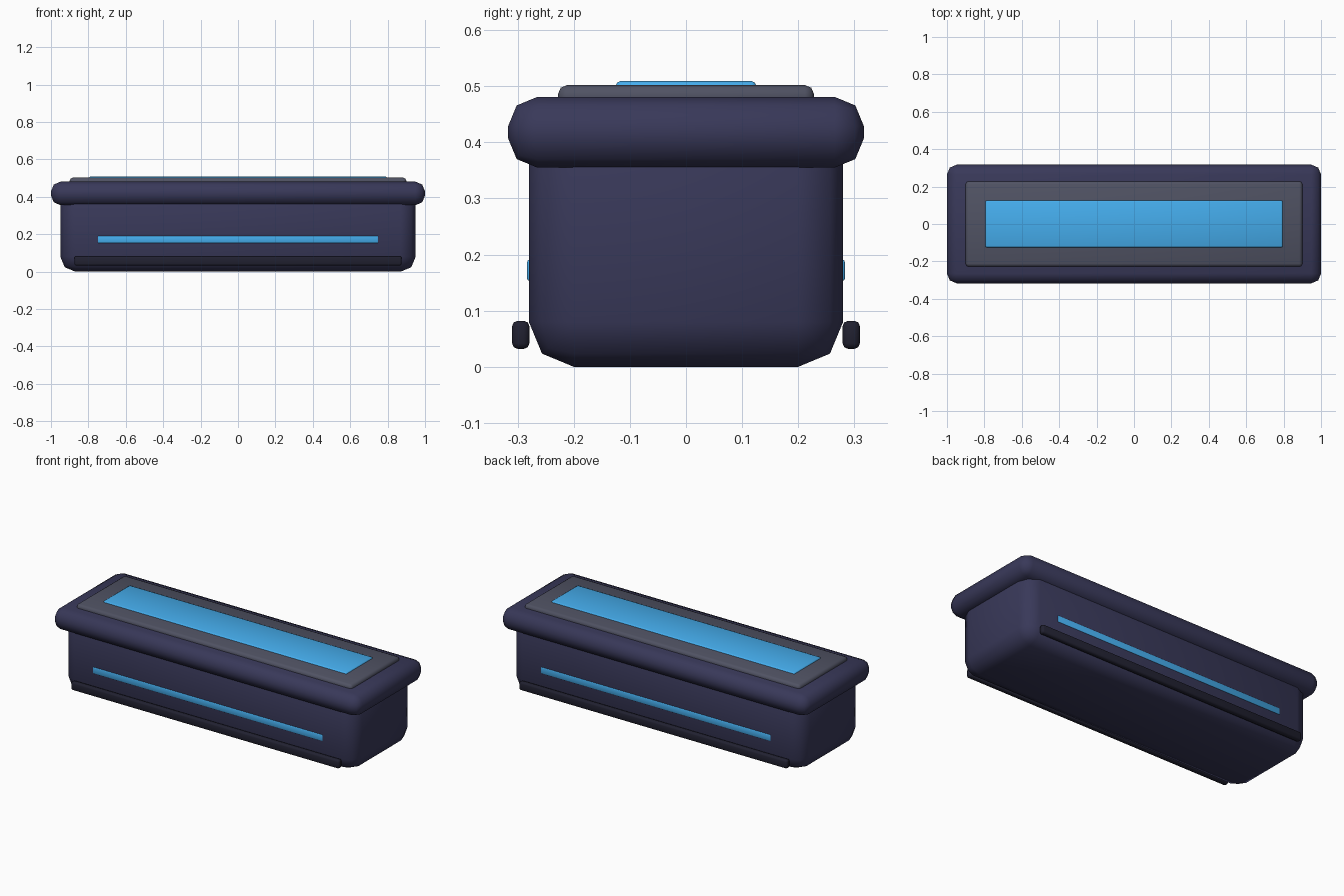
import bpy
from math import radians

if "Cube" in bpy.data.objects:
    bpy.data.objects.remove(bpy.data.objects["Cube"])


def material(name, color):
    m = bpy.data.materials.new(name)
    m.diffuse_color = (*color, 1)
    m.use_nodes = True
    m.node_tree.nodes["Principled BSDF"].inputs["Base Color"].default_value = m.diffuse_color
    return m


NAVY = material("navy_shell", (0.04, 0.04, 0.1))
SLATE = material("slate_frame", (0.08, 0.085, 0.125))
BLUE = material("blue_glow", (0.06, 0.42, 0.85))
BLACK = material("dark_rail", (0.015, 0.015, 0.03))


def rounded_box(name, half_x, y, z, bevel, mat):
    """Box spanning +-half_x and the given y and z ranges, with rounded edges."""
    bpy.ops.mesh.primitive_cube_add(size=1, location=(0, sum(y) / 2, sum(z) / 2))
    ob = bpy.context.object
    ob.name = name
    ob.scale = (2 * half_x, y[1] - y[0], z[1] - z[0])
    bpy.ops.object.transform_apply(location=False, rotation=False, scale=True)
    mod = ob.modifiers.new("Bevel", "BEVEL")
    mod.width = bevel
    mod.segments = 2
    bpy.ops.object.modifier_apply(modifier=mod.name)
    bpy.ops.object.shade_smooth_by_angle(angle=radians(50))
    ob.data.materials.append(mat)
    return ob


# Main tub, its rounded top hidden inside the lid
rounded_box("body", 0.95, (-0.28, 0.28), (0, 0.44), 0.08, NAVY)

# Overhanging lid, raised frame and glowing window
rounded_box("lid", 1.0, (-0.317, 0.317), (0.355, 0.481), 0.052, NAVY)
rounded_box("lid_frame", 0.9, (-0.228, 0.228), (0.46, 0.502), 0.016, SLATE)
rounded_box("lid_window", 0.795, (-0.125, 0.125), (0.488, 0.509), 0.008, BLUE)

# Light strips and base rails on both long sides
for side, s in (("front", -1), ("back", 1)):
    rounded_box(side + "_light_strip", 0.75, sorted((s * 0.267, s * 0.283)),
                (0.153, 0.191), 0.004, BLUE)
    rounded_box(side + "_base_rail", 0.875, sorted((s * 0.279, s * 0.31)),
                (0.032, 0.082), 0.01, BLACK)
